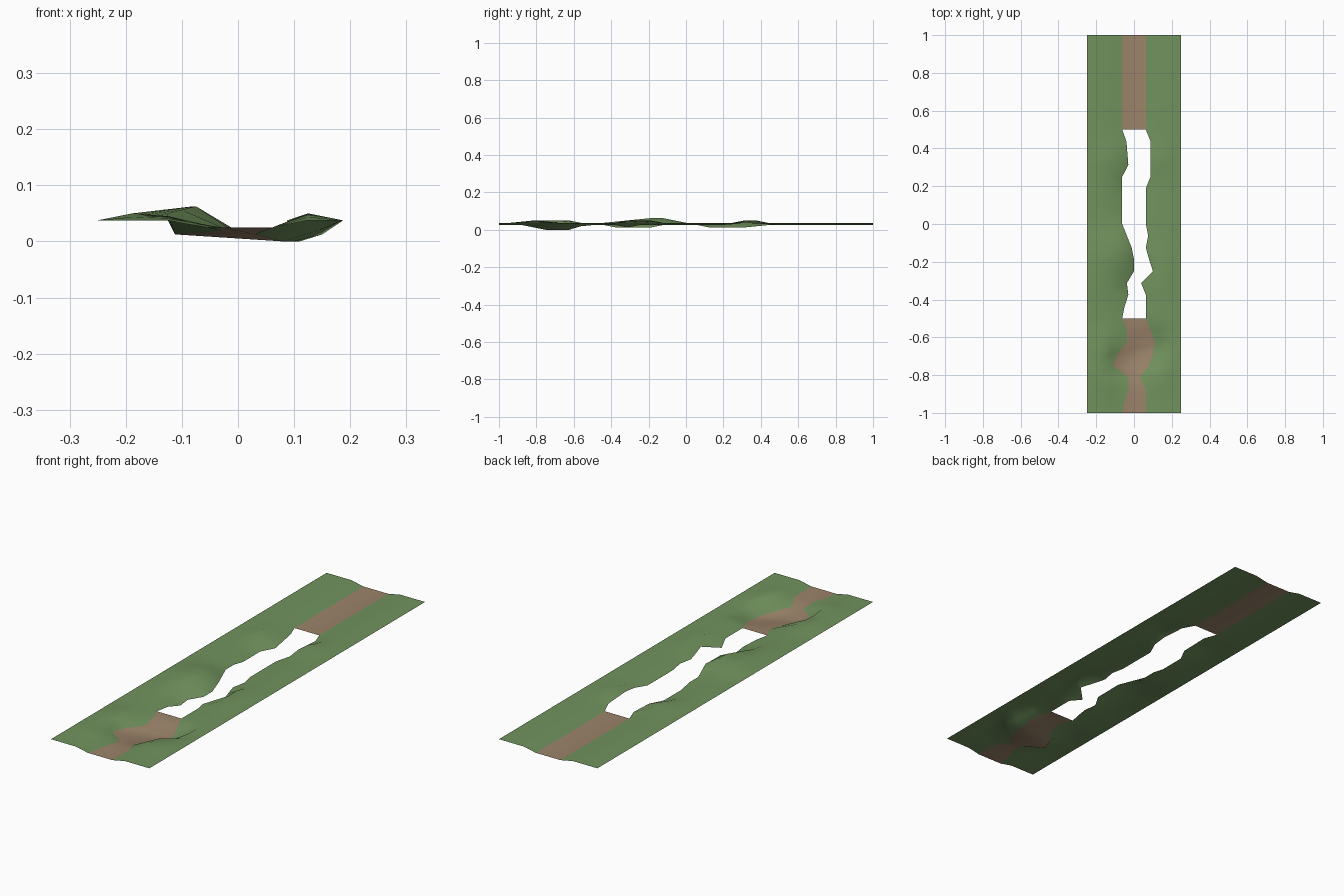
import bpy, bmesh

STEP = 0.0625
ROWS = 33


def keyed(keys, y):
    """Linear interpolation through (y, a, b...) keys sorted by y."""
    for k0, k1 in zip(keys, keys[1:]):
        if y <= k1[0] + 1e-6:
            t = (y - k0[0]) / (k1[0] - k0[0])
            return [a + (b - a) * t for a, b in zip(k0[1:], k1[1:])]
    return list(keys[-1][1:])


def material(name, rgb):
    m = bpy.data.materials.new(name)
    m.diffuse_color = (*rgb, 1)
    return m


grass = material("grass green", (0.165, 0.29, 0.11))
dirt = material("dirt brown", (0.33, 0.23, 0.145))

# Wandering path edges: y, x, z
LEFT_EDGE = [
    (-1, -.0625, .025), (-.9375, -.05, .025), (-.875, -.03, .025), (-.8125, -.03, .019),
    (-.75, -.1125, .0125), (-.6875, -.0875, .0125), (-.625, -.0375, .0125),
    (-.5625, -.0375, .025), (-.5, -.0625, .025), (-.4375, -.05, .025),
    (-.375, -.03, .0125), (-.3125, -.0375, .0125), (-.25, 0, .0125), (-.1875, 0, .0125),
    (-.125, -.0125, .025), (0, -.0625, .025), (.0625, -.0625, .025), (.125, -.0625, .0125),
    (.25, -.0625, .0125), (.3125, -.03, .0125), (.4375, -.04, .025), (.5, -.0625, .025),
    (1, -.0625, .025)]
RIGHT_EDGE = [
    (-1, .0625, .025), (-.875, .0625, .025), (-.8125, .03, .0125), (-.75, .08, .0),
    (-.6875, .1, 0), (-.625, .11, 0), (-.5625, .0875, .019), (-.5, .0625, .025),
    (-.375, .0625, .025), (-.3125, .0375, .0125), (-.25, .1, .025), (-.1875, .08, .025),
    (-.125, .0625, .025), (-.0625, .075, .025), (0, .0625, .025), (.1875, .0625, .025),
    (.25, .0875, .03), (.3125, .0875, .0375), (.4375, .0875, .03), (.5, .0625, .025),
    (1, .0625, .025)]

# Bank crest and shoulder: y, crest x, crest z, shoulder z
F = .0375
LEFT_BANK = [
    (-1, -.125, F, F), (-.9375, -.125, F, F), (-.8125, -.125, .045, .05),
    (-.75, -.125, F, .05), (-.625, -.125, .045, .05), (-.5625, -.125, F, F), (-.4375, -.125, F, F),
    (-.3125, -.125, .05, .045), (-.1875, -.075, .0625, .05), (-.125, -.08, .0625, .05),
    (0, -.125, F, F), (.25, -.125, F, F), (.3125, -.125, .05, F),
    (.375, -.125, .05, F), (.4375, -.125, F, F), (1, -.125, F, F)]
RIGHT_BANK = [
    (-1, .125, F, F), (-.9375, .125, F, F), (-.8125, .125, .05, F), (-.75, .125, .045, F),
    (-.6875, .145, .02, F), (-.625, .15, .0125, F), (-.5625, .125, .03, F),
    (-.5, .125, F, F), (-.375, .125, F, F), (-.3125, .125, .05, F),
    (-.1875, .125, .05, F), (-.125, .125, F, F), (.25, .125, F, F),
    (.3125, .125, .05, F), (.375, .125, .05, F), (.4375, .125, F, F), (1, .125, F, F)]

bm = bmesh.new()
rows = []
for r in range(ROWS):
    y = -1 + r * STEP
    lx, lz = keyed(LEFT_EDGE, y)
    rx, rz = keyed(RIGHT_EDGE, y)
    lcx, lcz, lsz = keyed(LEFT_BANK, y)
    rcx, rcz, rsz = keyed(RIGHT_BANK, y)
    profile = [(-.25, F), (-.1875, lsz), (lcx, lcz), (lx, lz),
               (rx, rz), (rcx, rcz), (.1875, rsz), (.25, F)]
    rows.append([bm.verts.new((x, y, z)) for x, z in profile])

for r in range(ROWS - 1):
    mid_y = -1 + (r + .5) * STEP
    a, b = rows[r], rows[r + 1]
    for c in range(7):
        is_path = c == 3
        if is_path and abs(mid_y) < .5:      # open gap along the middle
            continue
        f = bm.faces.new((a[c], a[c + 1], b[c + 1], b[c]))
        f.material_index = int(is_path)
        f.smooth = True

mesh = bpy.data.meshes.new("valley_ground")
bm.to_mesh(mesh)
bm.free()
mesh.materials.append(grass)
mesh.materials.append(dirt)
obj = bpy.data.objects.new("valley_ground", mesh)
bpy.context.collection.objects.link(obj)
